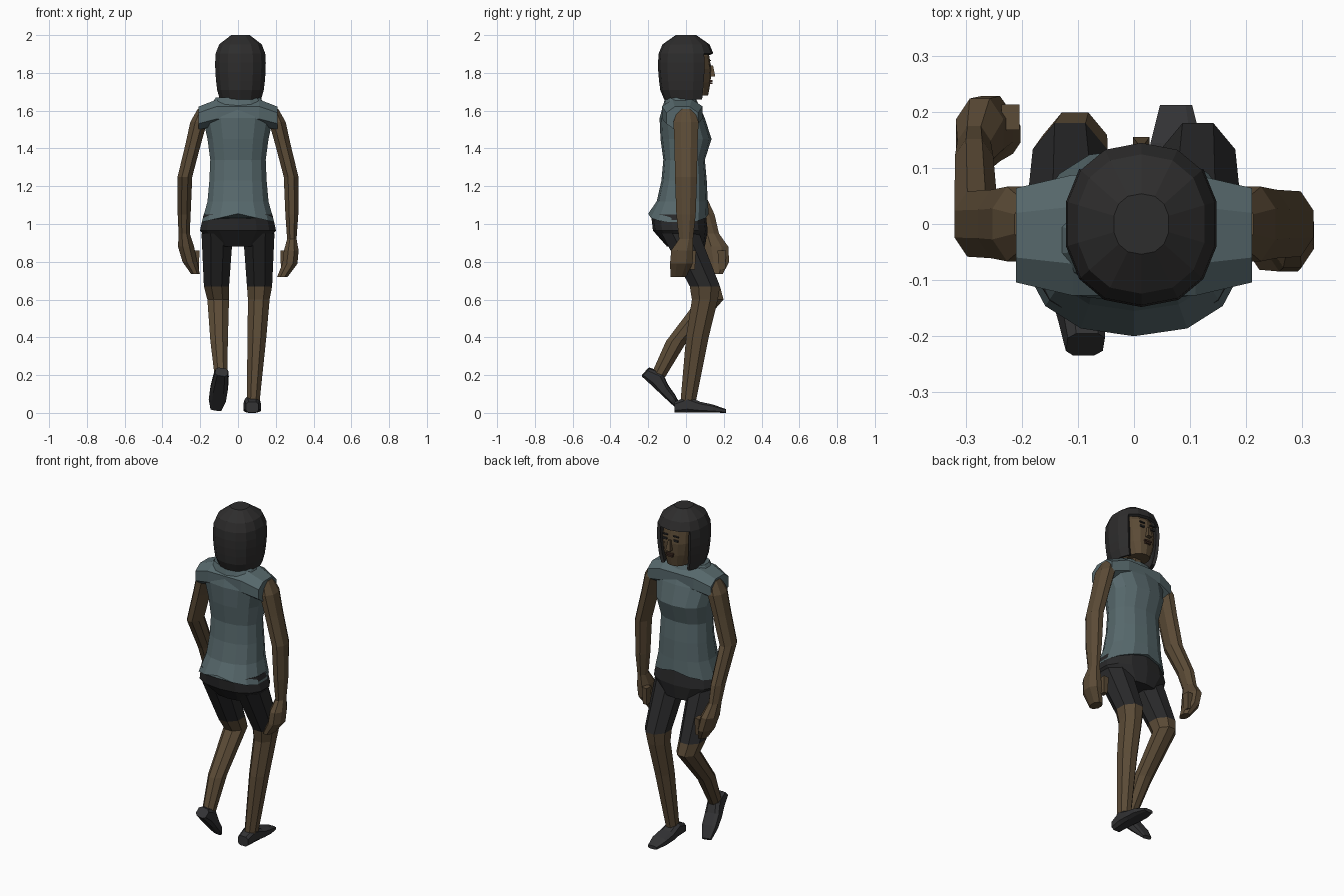
import bpy, bmesh, math
from mathutils import Matrix, Vector

cube = bpy.data.objects.get("Cube")
if cube:
    bpy.data.objects.remove(cube, do_unlink=True)


def material(name, red, green, blue):
    mat = bpy.data.materials.new(name)
    mat.use_nodes = True
    mat.diffuse_color = (red, green, blue, 1)
    shader = mat.node_tree.nodes["Principled BSDF"]
    shader.inputs["Base Color"].default_value = mat.diffuse_color
    return mat


skin = material("brown skin", .105, .07, .037)
cloth = material("grey blue cloth", .095, .14, .15)
hair_dark = material("charcoal hair", .027, .026, .026)
shorts_dark = material("black shorts", .022, .022, .023)
shoe_dark = material("dark grey shoe", .033, .033, .035)
lip_tone = material("dark lips", .06, .03, .02)


def finish(name, bm, *materials):
    bmesh.ops.recalc_face_normals(bm, faces=bm.faces)
    mesh = bpy.data.meshes.new(name)
    bm.to_mesh(mesh)
    bm.free()
    for mat in materials:
        mesh.materials.append(mat)
    obj = bpy.data.objects.new(name, mesh)
    bpy.context.collection.objects.link(obj)
    return obj


def loft(rings, sides=8, power=1):
    """Bridge level rings, each a centre with a half width and a half depth."""
    bm = bmesh.new()
    loops = []
    for centre, width, depth in rings:
        loop = []
        for i in range(sides):
            angle = math.tau * (i + .5) / sides
            c, s = math.cos(angle), math.sin(angle)
            across = math.copysign(abs(c) ** power, c) * width
            along = math.copysign(abs(s) ** power, s) * depth
            loop.append(bm.verts.new(Vector(centre) + Vector((across, along, 0))))
        loops.append(loop)
    for low, high in zip(loops, loops[1:]):
        for i in range(sides):
            j = (i + 1) % sides
            bm.faces.new((low[i], low[j], high[j], high[i]))
    bm.faces.new(loops[0])
    bm.faces.new(loops[-1])
    return bm


def stack(bottom, top, widths, depths, sways, middle=0):
    """Loft evenly spaced levels, shifted forward by the sways."""
    step = (top - bottom) / (len(widths) - 1)
    rows = enumerate(zip(widths, depths, sways))
    return loft([((middle, sway, bottom + step * i), width, depth)
                 for i, (width, depth, sway) in rows], sides=14, power=.87)


def limb(side, joints, depth):
    """Loft through joints given as x, y, z and radius, on one side of the body."""
    return loft([((side * x, y, z), radius, radius * depth)
                 for x, y, z, radius in joints])


def block(name, mat, centre, size, taper=1):
    bm = bmesh.new()
    bmesh.ops.create_cube(bm, size=1)
    for v in bm.verts:
        if v.co.z > 0:
            v.co.x *= taper
            v.co.y *= taper
        v.co = Vector(centre) + v.co * Vector(size)
    return finish(name, bm, mat)


# Shirt with an arched, flared hem and a full chest
shirt = stack(
    1.01, 1.67,
    widths=[.196, .165, .155, .15, .165, .19, .12],
    depths=[.16, .135, .12, .11, .135, .12, .08],
    sways=[-.04, -.02, -.01, -.01, 0, -.02, -.03])
for v in shirt.verts:
    if v.co.z < 1.02:
        v.co.z += .045 * (1 - abs(v.co.x) / .19)
finish("shirt", shirt, cloth)

# Shoulders and short sleeves, lofted across the body
sleeves = loft([((-height, -.02, x), thickness, depth) for x, height, thickness, depth in (
    (-.21, 1.56, .065, .09), (-.11, 1.59, .075, .115),
    (.11, 1.59, .075, .115), (.21, 1.56, .065, .09))], power=.85)
sleeves.transform(Matrix.Rotation(math.pi / 2, 4, "Y"))
finish("sleeves", sleeves, cloth)

# Seat of the shorts
finish("shorts_seat", stack(
    .88, 1.05, widths=[.13, .206, .186], depths=[.1, .145, .145],
    sways=[0, -.03, -.04]), shorts_dark)

# Neck and head
head_x = .013
finish("neck", loft([((head_x, 0, z), .05, .055) for z in (1.6, 1.76)]), skin)
head_widths = [.06, .085, .095, .09, .06]
finish("head", stack(
    1.68, 1.96, head_widths, depths=[w * 1.2 for w in head_widths],
    sways=[.045, .028, .02, .015, 0], middle=head_x), skin)

# Face
block("nose", skin, (head_x, .135, 1.81), (.03, .04, .06), taper=.4)
for name, height, width in (("upper_lip", 1.757, .045), ("lower_lip", 1.745, .035)):
    block(name, lip_tone, (head_x, .129, height), (width, .02, .009))
for side, label in ((1, "left"), (-1, "right")):
    x = head_x + side * .036
    block(label + "_eye", hair_dark, (x, .129, 1.84), (.028, .009, .01))
    block(label + "_eyebrow", hair_dark, (x, .128, 1.865), (.034, .009, .006))

# Bobbed hair, open underneath and around the face
hair_widths = [.112, .126, .132, .136, .137, .134, .115, .05]
hair_bm = stack(1.66, 2, hair_widths, depths=[w * 1.08 for w in hair_widths],
                sways=[.005, 0, 0, 0, 0, 0, 0, 0], middle=head_x)
opening = []
for face in hair_bm.faces:
    c = face.calc_center_median()
    around_face = c.z < 1.89 and c.y > .04 and abs(c.x - head_x) < .09
    if around_face or c.z < 1.67:
        opening.append(face)
bmesh.ops.delete(hair_bm, geom=opening, context="FACES")
shell = finish("hair", hair_bm, hair_dark).modifiers.new("thickness", "SOLIDIFY")
shell.thickness = .018
shell.offset = -1

# Legs: shared thigh, standing left shin and trailing right shin
thigh = [(.11, -.03, .95, .09), (.114, .1, .67, .072)]
shins = {
    "left": [(.11, .1, .6, .062), (.1, .06, .4, .054), (.08, .01, .05, .036)],
    "right": [(.105, .13, .6, .062), (.1, -.05, .38, .05), (.09, -.15, .19, .036)],
}

# Arms: shared upper arm, hanging left forearm and forward right forearm, with fists
upper_arm = [(.185, 0, 1.61, .03), (.208, 0, 1.54, .048),
             (.238, 0, 1.42, .044), (.281, 0, 1.25, .042)]
forearms = {
    "left": [(.285, 0, 1.05, .037), (.285, 0, .92, .027),
             (.282, -.02, .86, .042), (.275, -.025, .79, .043), (.235, -.04, .72, .03)],
    "right": [(.285, .1, 1.05, .037), (.285, .13, .95, .032),
              (.275, .16, .88, .046), (.255, .17, .8, .042), (.225, .16, .735, .025)],
}
thumbs = {"left": (.24, .03, .81), "right": (-.22, .19, .81)}

# Shoes: lofted from heel to toe, then laid down; the right heel is raised
lay_down = Matrix.Rotation(math.pi, 4, "Z") @ Matrix.Rotation(math.pi / 2, 4, "X")
lifted = Matrix.Rotation(.15, 4, "Y") @ Matrix.Rotation(-.75, 4, "X")
shoe_places = {
    "left": Matrix.Translation((.075, -.06, 0)),
    "right": Matrix.Translation((-.09, -.235, .195)) @ lifted,
}
shoe_heights = [.06, .09, .06, .045, .02]
shoe_widths = [.035, .043, .049, .048, .03]

for side, label in ((1, "left"), (-1, "right")):
    leg = limb(side, thigh + shins[label], depth=1.2)
    for face in leg.faces:
        face.material_index = int(face.calc_center_median().z > .67)
    finish(label + "_leg", leg, skin, shorts_dark)

    finish(label + "_arm", limb(side, upper_arm + forearms[label], depth=1.5), skin)
    block(label + "_thumb", skin, thumbs[label], (.025, .035, .1), taper=1.3)

    shoe = loft([((0, height / 2, i * .068), width, height / 2)
                 for i, (height, width) in enumerate(zip(shoe_heights, shoe_widths))],
                power=.6)
    shoe.transform(shoe_places[label] @ lay_down)
    finish(label + "_shoe", shoe, shoe_dark)
